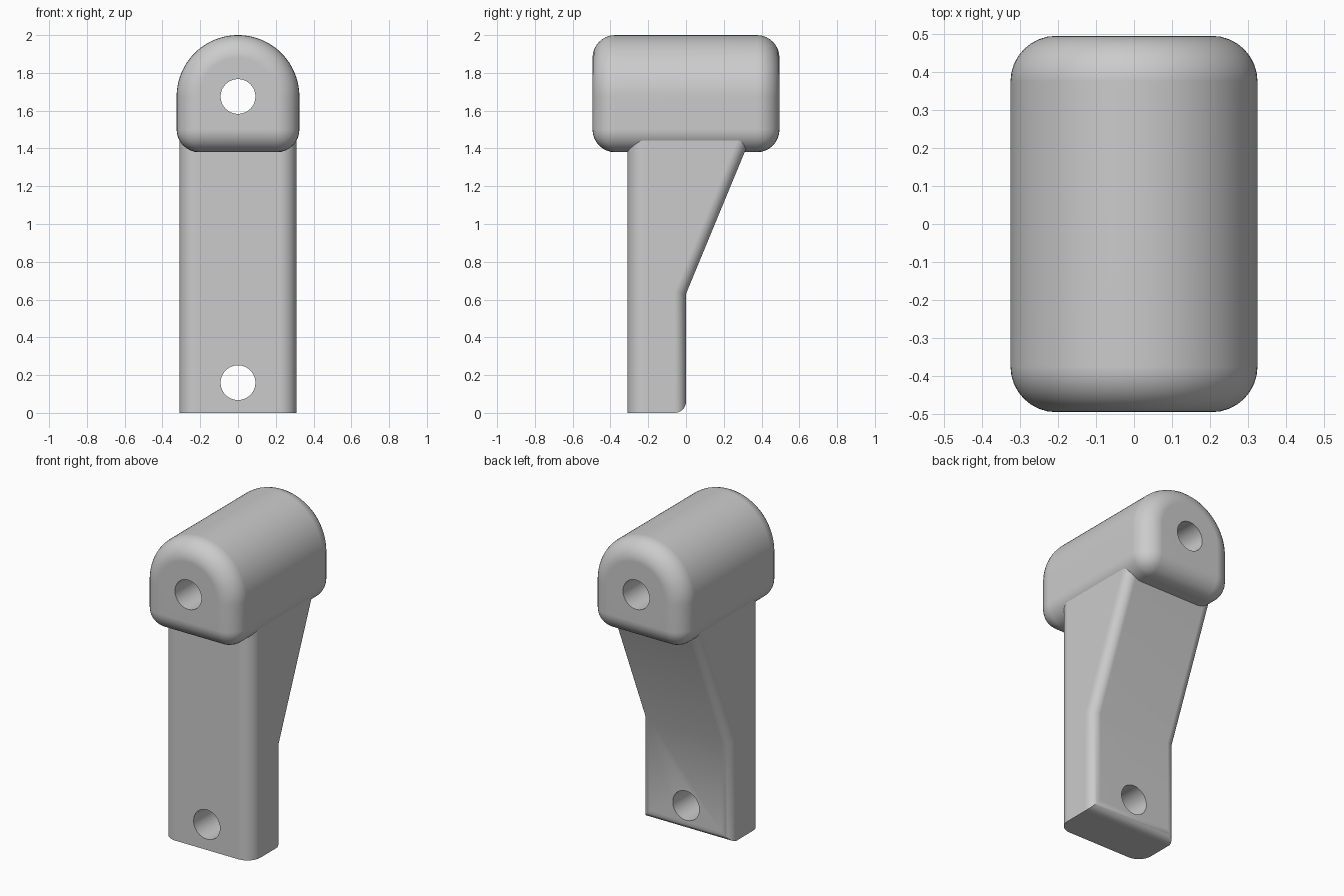
import bpy
import bmesh
from math import pi, sin, cos, radians

cube = bpy.data.objects.get("Cube")
if cube:
    bpy.data.objects.remove(cube, do_unlink=True)

grey = bpy.data.materials.new("plain_grey")
grey.use_nodes = True
colour = (0.6, 0.6, 0.6, 1)
grey.diffuse_color = colour
grey.node_tree.nodes["Principled BSDF"].inputs["Base Color"].default_value = colour


def extrude(points, direction):
    """Solid made by sweeping a closed outline along a direction."""
    bm = bmesh.new()
    face = bm.faces.new([bm.verts.new(p) for p in points])
    swept = bmesh.ops.extrude_face_region(bm, geom=[face], use_keep_orig=True)
    moved = [v for v in swept["geom"] if isinstance(v, bmesh.types.BMVert)]
    bmesh.ops.translate(bm, verts=moved, vec=direction)
    bmesh.ops.recalc_face_normals(bm, faces=bm.faces)
    return bm


def round_edges(bm, rule, radius):
    """Round the edges whose two ends satisfy the rule."""
    edges = [e for e in bm.edges if rule(e, e.verts[0].co, e.verts[1].co)]
    bmesh.ops.bevel(bm, geom=edges, offset=radius, segments=8, profile=0.5,
                    affect='EDGES', clamp_overlap=False)


def add_part(name, bm):
    mesh = bpy.data.meshes.new(name)
    bm.to_mesh(mesh)
    bm.free()
    mesh.materials.append(grey)
    part = bpy.data.objects.new(name, mesh)
    bpy.context.collection.objects.link(part)
    return part


def drill_and_smooth(part, z):
    """Bore a hole front to back, then shade the part."""
    bpy.ops.mesh.primitive_cylinder_add(vertices=48, radius=HOLE, depth=2,
                                        location=(0, 0, z), rotation=(pi / 2, 0, 0))
    cutter = bpy.context.object
    cutter.data.materials.append(grey)
    cutter.hide_render = True
    bpy.ops.object.select_all(action='DESELECT')
    part.select_set(True)
    bpy.context.view_layer.objects.active = part
    cut = part.modifiers.new("hole", 'BOOLEAN')
    cut.operation = 'DIFFERENCE'
    cut.solver = 'EXACT'
    cut.object = cutter
    bpy.ops.object.modifier_apply(modifier=cut.name)
    bpy.data.objects.remove(cutter, do_unlink=True)
    bpy.ops.object.shade_smooth_by_angle(angle=radians(30))
    flat = part.modifiers.new("flat_faces", 'WEIGHTED_NORMAL')
    flat.keep_sharp = True


HOLE = 0.092

# Head: arched block with all its sharp edges rounded
R, HALF, AXIS, BASE = 0.325, 0.495, 1.675, 1.38
arch = [(R * cos(pi * i / 48), -HALF, AXIS + R * sin(pi * i / 48)) for i in range(49)]
arch += [(-R, -HALF, BASE), (R, -HALF, BASE)]
bm = extrude(arch, (0, 2 * HALF, 0))
round_edges(bm, lambda e, a, b: e.calc_face_angle(0) > radians(30), 0.12)
drill_and_smooth(add_part("head_block", bm), AXIS)

# Stem: plate that thickens backwards towards the head
W, FRONT, TOP = 0.31, -0.31, 1.5
side = [(-W, FRONT, 0), (-W, 0, 0), (-W, 0, 0.63), (-W, 0.36, TOP), (-W, FRONT, TOP)]
bm = extrude(side, (2 * W, 0, 0))


def is_front_upright(e, a, b):
    return max(a.y, b.y) < FRONT + 0.01 and abs(a.z - b.z) > 1


def is_back_border(e, a, b):
    along_side = abs(a.x - b.x) < 0.01
    at_bottom = max(a.z, b.z) < 0.01
    return min(a.y, b.y) > -0.01 and (along_side or at_bottom)


round_edges(bm, is_back_border, 0.06)
round_edges(bm, is_front_upright, 0.09)
drill_and_smooth(add_part("stem", bm), 0.16)
